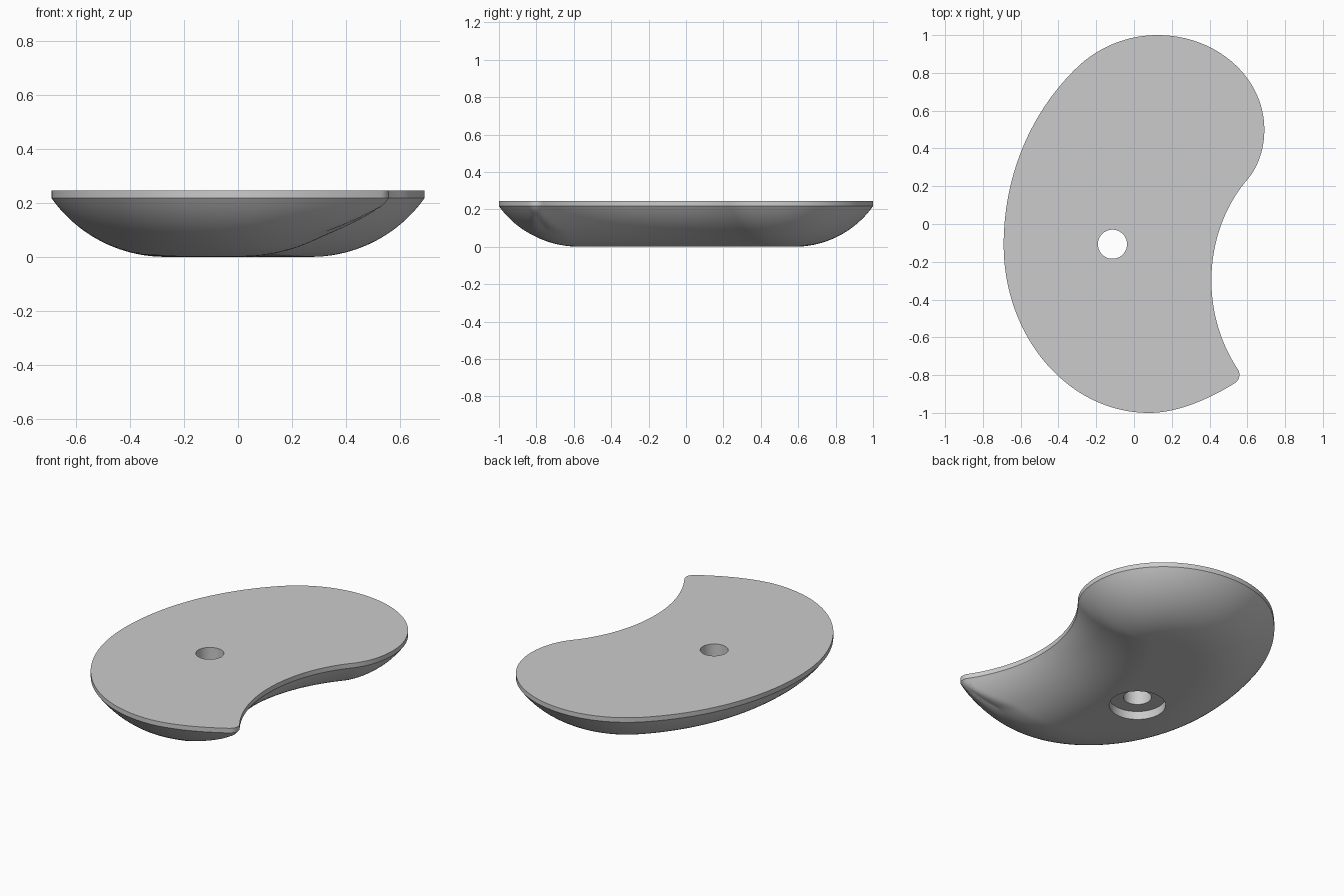
import bpy, bmesh, math
from mathutils import Vector
from mathutils.bvhtree import BVHTree
from mathutils.geometry import interpolate_bezier, delaunay_2d_cdt

cube = bpy.data.objects.get("Cube")
if cube:
    bpy.data.objects.remove(cube)

RIM_Z, TOP_Z = 0.217, 0.245      # lower and upper edge of the upright rim
INSET = 0.42                     # how far the round underside reaches inwards
RADIUS = (INSET ** 2 + RIM_Z ** 2) / (2 * RIM_Z)
RINGS = 20
HOLE = (-0.114, -0.107)
TIP = Vector((0.558, -0.80))

# Plan outline, clockwise: point and travel direction
KNOTS = [((0.125, 1.0), (1, 0)), ((0.69, 0.5), (0, -1)),
         ((0.6, 0.235), (-0.65, -0.76)), ((0.41, -0.30), (0, -1)),
         ((0.55, -0.77), (0.55, -0.83)), (TIP, (0, -1)),
         ((0.53, -0.845), (-0.85, -0.52)), ((0.08, -1.0), (-1, 0)),
         ((-0.69, -0.11), (0, 1)), ((-0.30, 0.83), (0.72, 0.69))]


def cross(a, b):
    return a.x * b.y - a.y * b.x


def arc(k0, k1):
    """Bezier arc between two knots, handles aimed at the tangents' crossing."""
    p, q = Vector((*k0[0], 0)), Vector((*k1[0], 0))
    t, u = Vector((*k0[1], 0)).normalized(), Vector((*k1[1], 0)).normalized()
    turn = t.angle(u)
    f = 4 / 3 * math.tan(turn / 4) / math.tan(turn / 2)
    a = cross(q - p, u) / cross(t, u)
    b = cross(q - p, t) / cross(u, t)
    count = max(8, int((q - p).length * 60))
    return interpolate_bezier(p, p + t * a * f, q - u * b * f, q, count)[:-1]


outline = []
for i, knot in enumerate(KNOTS):
    outline += arc(knot, KNOTS[(i + 1) % len(KNOTS)])
n = len(outline)

# Upright wall along the outline, used to measure distance from the edge
up = Vector((0, 0, 1))
wall = BVHTree.FromPolygons([p - up for p in outline] + [p + up for p in outline],
                            [(i, (i + 1) % n, (i + 1) % n + n, i + n) for i in range(n)])


def edge_distance(p):
    return wall.find_nearest(Vector((p[0], p[1], 0)))[3]


def round_height(p):
    s = max(0.0, INSET - edge_distance(p))
    return RADIUS - math.sqrt(RADIUS ** 2 - s ** 2)


def underside_height(p):
    """Rounded height, averaged over a small circle near the tip to soften its ridge."""
    fade = max(0.0, 1 - ((p - TIP).length / 0.65) ** 2)
    reach = min(0.7 * edge_distance(p), 0.12) * fade
    if reach < 0.001:
        return round_height(p)
    turns = [math.tau * k / 16 for k in range(16)]
    return sum(round_height(p + reach * Vector((math.cos(t), math.sin(t))))
               for t in turns) / len(turns)


# Offset rings, trimmed where they overlap behind the pointed tip
inward = []
for i in range(n):
    t = (outline[(i + 1) % n] - outline[i - 1]).normalized()
    inward.append(Vector((t.y, -t.x, 0)))
points, edges, ridge = [], [], []
max_angle = math.asin(INSET / RADIUS)
for k in range(RINGS + 1):
    d = INSET - RADIUS * math.sin(max_angle * (1 - k / RINGS))
    moved = [p + m * d for p, m in zip(outline, inward)]
    keep = [i for i in range(n) if k == 0 or edge_distance(moved[i]) > d - 0.001]
    start = len(points)
    widest, ridge_point = 3, None
    for j, i in enumerate(keep):
        points.append(moved[i].to_2d())
        following = keep[(j + 1) % len(keep)]
        gap = (following - i) % n
        if gap > 1:
            if gap > widest:
                widest, ridge_point = gap, len(points)
            points.append(((moved[i] + moved[following]) / 2).to_2d())
    size = len(points) - start
    edges += [(start + j, start + (j + 1) % size) for j in range(size)]
    if ridge_point is not None:
        ridge.append(ridge_point)
edges += list(zip(ridge, ridge[1:]))

# Body: rounded underside, upright rim, flat top
flat, _, tris, *_ = delaunay_2d_cdt(points, edges, [], 1, 1e-5)
bm = bmesh.new()
verts = [bm.verts.new((p.x, p.y, underside_height(p))) for p in flat]
for tri in tris:
    bm.faces.new([verts[i] for i in reversed(tri)])
bmesh.ops.delete(bm, geom=[v for v in bm.verts if not v.link_faces], context='VERTS')
border = [e for e in bm.edges if e.is_boundary]
raised = bmesh.ops.extrude_edge_only(bm, edges=border)["geom"]
for v in raised:
    if isinstance(v, bmesh.types.BMVert):
        v.co.z = TOP_Z
bmesh.ops.holes_fill(bm, edges=[e for e in bm.edges if e.is_boundary], sides=0)
bmesh.ops.recalc_face_normals(bm, faces=bm.faces)
mesh = bpy.data.meshes.new("body")
bm.to_mesh(mesh)
bm.free()
body = bpy.data.objects.new("body", mesh)
bpy.context.collection.objects.link(body)

grey = bpy.data.materials.new("light grey")
grey.use_nodes = True
grey.diffuse_color = (0.6, 0.6, 0.6, 1)
grey.node_tree.nodes["Principled BSDF"].inputs["Base Color"].default_value = (0.6, 0.6, 0.6, 1)
mesh.materials.append(grey)


def drill(radius, low, high):
    bpy.ops.mesh.primitive_cylinder_add(vertices=64, radius=radius, depth=high - low,
                                        location=(*HOLE, (low + high) / 2))
    cutter = bpy.context.object
    cutter.name = "hole_cutter"
    cutter.hide_render = True
    cutter.data.materials.append(grey)
    cut = body.modifiers.new("hole", 'BOOLEAN')
    cut.operation, cut.solver, cut.object = 'DIFFERENCE', 'EXACT', cutter
    bpy.ops.object.select_all(action='DESELECT')
    bpy.context.view_layer.objects.active = body
    body.select_set(True)
    bpy.ops.object.modifier_apply(modifier=cut.name)
    bpy.data.objects.remove(cutter)


# Through hole and the wider recess below it
drill(0.077, -0.1, 0.4)
drill(0.155, -0.1, 0.05)
bpy.ops.object.shade_smooth_by_angle(angle=math.radians(25))
